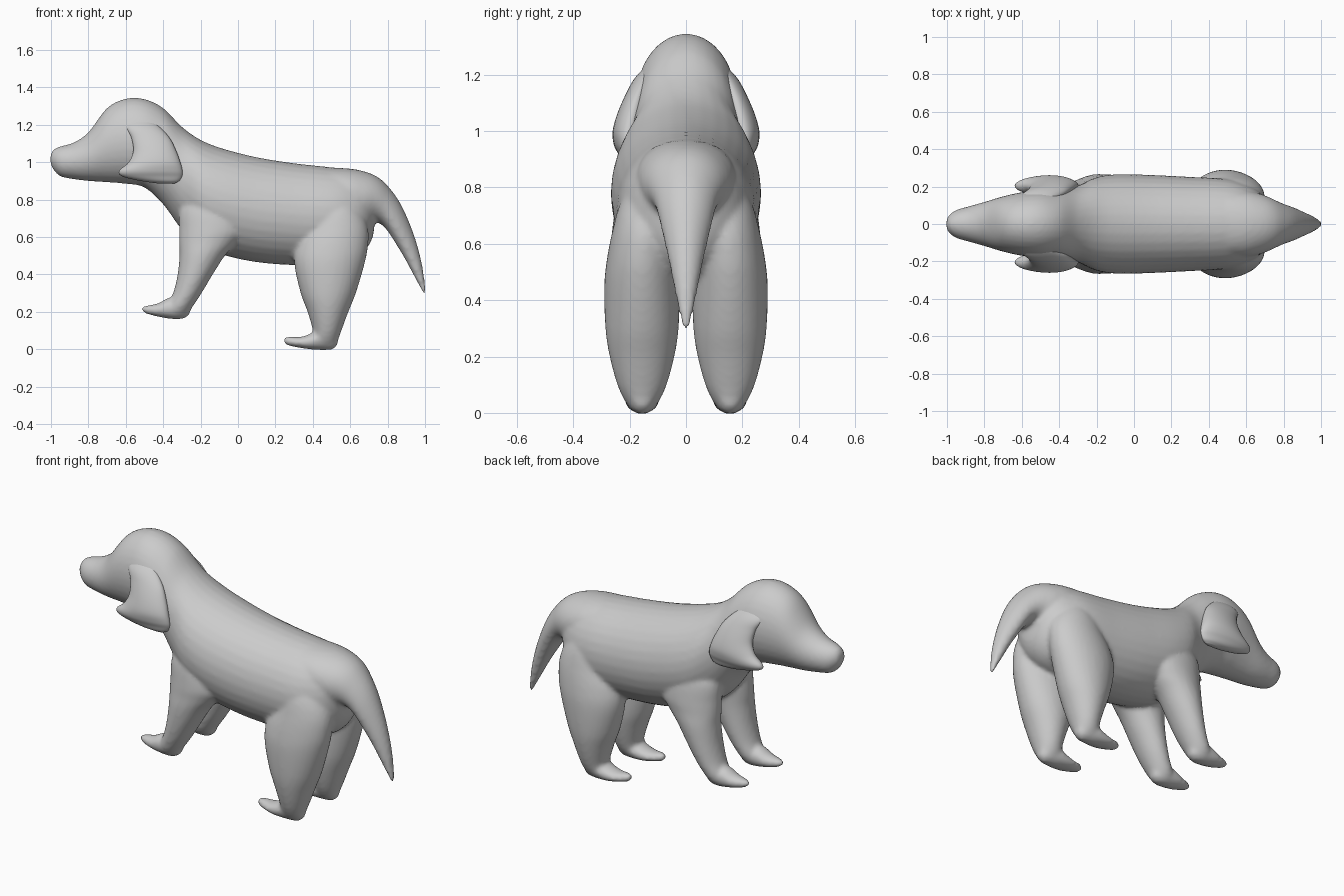
import bpy, bmesh, math
from mathutils import Vector


def spline(rows, steps=6):
    """Catmull-Rom interpolation of section rows."""
    rows = [Vector(r) for r in rows]
    out = []
    for i in range(len(rows) - 1):
        p0, p1 = rows[max(i - 1, 0)], rows[i]
        p2, p3 = rows[i + 1], rows[min(i + 2, len(rows) - 1)]
        for s in range(steps):
            t = s / steps
            out.append(0.5 * (2 * p1 + (p2 - p0) * t + (2 * p0 - 5 * p1 + 4 * p2 - p3) * t * t
                              + (3 * p1 - p0 - 3 * p2 + p3) * t ** 3))
    return out + [rows[-1]]


def loft(bm, rows, axis, side=1, n=32):
    """Rows: position, low, high, y centre, y half width. Elliptical slices along x or z."""
    rings = []
    for pos, lo, hi, yc, hw in spline([tuple(r) for r in rows]):
        ring = []
        for k in range(n):
            a = 2 * math.pi * k / n
            u = (lo + hi) / 2 + max(hi - lo, 0.004) / 2 * math.cos(a)
            y = side * (yc + max(hw, 0.002) * math.sin(a))
            ring.append(bm.verts.new((pos, y, u) if axis == 'x' else (u, y, pos)))
        rings.append(ring)
    faces = [bm.faces.new((a[k], a[(k + 1) % n], b[(k + 1) % n], b[k]))
             for a, b in zip(rings, rings[1:]) for k in range(n)]
    faces += [bm.faces.new(rings[0]), bm.faces.new(rings[-1])]
    bmesh.ops.recalc_face_normals(bm, faces=faces)


def finish(name, bm, voxel, smooth):
    me = bpy.data.meshes.new(name)
    bm.to_mesh(me)
    bm.free()
    me.polygons.foreach_set("use_smooth", [True] * len(me.polygons))
    ob = bpy.data.objects.new(name, me)
    bpy.context.collection.objects.link(ob)
    if voxel:
        m = ob.modifiers.new("fuse", 'REMESH')
        m.mode = 'VOXEL'
        m.voxel_size = voxel
        m.use_smooth_shade = True
        s = ob.modifiers.new("soften", 'SMOOTH')
        s.factor = 0.5
        s.iterations = smooth
    return ob


# Head, neck and trunk
torso = [(-1.003, 1.0, 1.03, 0, .02), (-.99, .965, 1.065, 0, .045), (-.95, .925, 1.085, 0, .075),
         (-.88, .91, 1.105, 0, .095), (-.8, .90, 1.16, 0, .118), (-.7, .893, 1.29, 0, .148),
         (-.6, .885, 1.34, 0, .17), (-.5, .865, 1.338, 0, .18), (-.4, .775, 1.29, 0, .182),
         (-.3, .64, 1.19, 0, .205), (-.2, .56, 1.12, 0, .25), (-.08, .505, 1.073, 0, .266),
         (.1, .466, 1.027, 0, .262), (.3, .45, .995, 0, .252), (.5, .452, .973, 0, .24),
         (.61, .48, .955, 0, .205), (.68, .53, .93, 0, .16), (.72, .60, .88, 0, .10),
         (.73, .68, .8, 0, .03)]
# Tail
tail = [(.5, .75, .972, 0, .17), (.6, .70, .966, 0, .175), (.68, .675, .95, 0, .16),
        (.74, .68, .925, 0, .135), (.79, .645, .885, 0, .112), (.85, .555, .81, 0, .09),
        (.9, .47, .715, 0, .068), (.95, .375, .585, 0, .045), (.985, .31, .45, 0, .025),
        (1.003, .28, .32, 0, .01)]
# Hind leg (slices along z) and paw (slices along x)
hind_leg = [(.82, .46, .60, .12, .07), (.74, .39, .66, .13, .105), (.65, .355, .695, .14, .12),
            (.55, .312, .695, .152, .128), (.45, .302, .675, .156, .134),
            (.3, .335, .63, .156, .130), (.2, .372, .59, .156, .115), (.1, .40, .553, .156, .088),
            (.04, .40, .53, .156, .06), (.01, .42, .50, .156, .035)]
hind_paw = [(.243, .035, .06, .156, .012), (.27, .02, .068, .156, .03), (.33, .008, .066, .156, .05),
            (.39, .0, .085, .156, .06), (.46, -.004, .13, .156, .06), (.51, .002, .11, .156, .045),
            (.535, .03, .08, .156, .02)]
# Front leg and paw
front_leg = [(.86, -.25, -.05, .13, .07), (.75, -.31, .03, .14, .105), (.64, -.315, .045, .145, .118),
             (.57, -.315, -.005, .15, .115), (.5, -.313, -.07, .155, .112), (.4, -.323, -.135, .156, .104),
             (.3, -.347, -.195, .156, .09), (.22, -.385, -.248, .156, .07), (.18, -.38, -.28, .156, .045)]
front_paw = [(-.516, .205, .225, .156, .012), (-.485, .189, .235, .156, .03), (-.43, .175, .245, .156, .048),
             (-.37, .164, .275, .156, .058), (-.31, .161, .27, .156, .055), (-.27, .175, .24, .156, .035),
             (-.255, .2, .22, .156, .015)]
# Ear
ear = [(1.24, -.58, -.48, .11, .02), (1.19, -.6, -.42, .145, .035), (1.13, -.57, -.365, .172, .042),
       (1.06, -.56, -.33, .192, .052), (1.0, -.585, -.308, .205, .055), (.955, -.635, -.297, .205, .052),
       (.925, -.62, -.298, .2, .044), (.9, -.52, -.315, .2, .03), (.886, -.42, -.34, .198, .012)]

# Fused body
bm = bmesh.new()
loft(bm, torso, 'x')
loft(bm, tail, 'x')
for side in (1, -1):
    for rows, axis in ((hind_leg, 'z'), (hind_paw, 'x'), (front_leg, 'z'), (front_paw, 'x')):
        loft(bm, rows, axis, side)
finish("dog_body", bm, 0.012, 5)

# Hanging ears, kept separate for a crisp crease
for side, name in ((1, "left_ear"), (-1, "right_ear")):
    bm = bmesh.new()
    loft(bm, ear, 'z', side)
    finish(name, bm, 0, 0)
